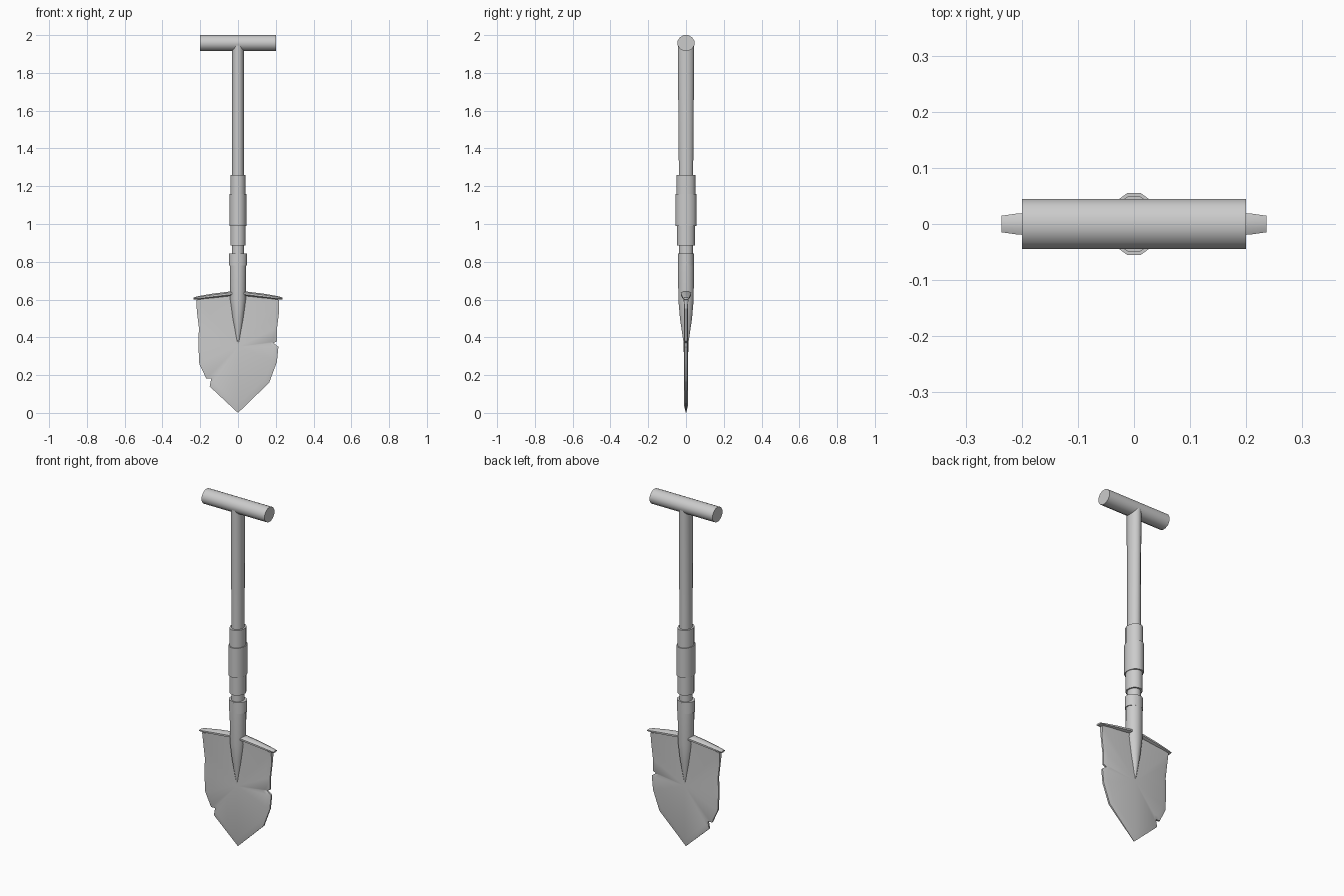
import bpy, bmesh, math
from mathutils import Vector

if "Cube" in bpy.data.objects:
    bpy.data.objects.remove(bpy.data.objects["Cube"])


def finish(name, bm, angle=40):
    bmesh.ops.recalc_face_normals(bm, faces=bm.faces)
    me = bpy.data.meshes.new(name)
    bm.to_mesh(me)
    bm.free()
    ob = bpy.data.objects.new(name, me)
    bpy.context.collection.objects.link(ob)
    bpy.context.view_layer.objects.active = ob
    ob.select_set(True)
    bpy.ops.object.shade_smooth_by_angle(angle=math.radians(angle))
    ob.select_set(False)
    return ob


def loft(name, rings, along_x=False, sides=12):
    """Rings are (position, centre height, half width, half depth)."""
    bm = bmesh.new()
    loops = []
    for pos, c, w, d in rings:
        loop = []
        for i in range(sides):
            a = 2 * math.pi * (i + 0.5) / sides
            u, v = w * math.cos(a), d * math.sin(a)
            loop.append(bm.verts.new((pos, v, c + u) if along_x else (c + u, v, pos)))
        loops.append(loop)
    for a, b in zip(loops, loops[1:]):
        for i in range(sides):
            j = (i + 1) % sides
            bm.faces.new((a[i], a[j], b[j], b[i]))
    bm.faces.new(loops[0])
    bm.faces.new(loops[-1])
    return finish(name, bm)


# T grip and shaft
loft("grip", [(-0.2, 1.958, 0.043, 0.046), (0.2, 1.958, 0.043, 0.046)], True)
loft("shaft", [(0.82, 0, 0.034, 0.037), (1.25, 0, 0.032, 0.039), (1.95, 0, 0.032, 0.045)])

# stepped collars
for name, z0, z1, w, d in [("upper_collar", 1.16, 1.26, 0.042, 0.051),
                           ("middle_collar", 0.99, 1.16, 0.046, 0.057),
                           ("lower_collar", 0.885, 0.99, 0.042, 0.048),
                           ("socket_rim", 0.78, 0.845, 0.050, 0.043)]:
    loft(name, [(z0, 0, w, d), (z1, 0, w, d)])

# socket flowing into the blade ridge
loft("socket", [(0.35, 0, 0.004, 0.010), (0.42, 0, 0.016, 0.021), (0.50, 0, 0.030, 0.033),
                (0.60, 0, 0.043, 0.042), (0.84, 0, 0.045, 0.044)])

# blade with two chipped notches
outline = [(0, 0.625), (0.045, 0.625), (0.218, 0.598), (0.218, 0.54), (0.207, 0.45), (0.207, 0.38),
           (0.188, 0.37), (0.214, 0.35), (0.206, 0.27), (0.165, 0.16), (0, 0.0),
           (-0.15, 0.14), (-0.142, 0.182), (-0.168, 0.182), (-0.205, 0.26), (-0.21, 0.36),
           (-0.207, 0.45), (-0.218, 0.54), (-0.22, 0.598), (-0.045, 0.625)]
bm = bmesh.new()
sides = []
for s in (-1, 1):
    hub = bm.verts.new((0, s * 0.012, 0.35))
    rim = [bm.verts.new((x, s * (0.012 if z > 0.59 else 0.005 if z > 0 else 0.001), z)) for x, z in outline]
    inner = [bm.verts.new(Vector((x * 0.88, s * 0.011, 0.35 + (z - 0.35) * 0.88))) for x, z in outline]
    n = len(rim)
    for i in range(n):
        j = (i + 1) % n
        bm.faces.new((rim[i], rim[j], inner[j], inner[i]))
        bm.faces.new((inner[i], inner[j], hub))
    sides.append(rim)
for i in range(n):
    j = (i + 1) % n
    bm.faces.new((sides[0][i], sides[0][j], sides[1][j], sides[1][i]))
finish("blade", bm)

# foot treads on the blade shoulders
for name, s in (("left_tread", -1), ("right_tread", 1)):
    loft(name, [(s * 0.03, 0.632, 0.013, 0.030), (s * 0.13, 0.620, 0.013, 0.026),
                (s * 0.21, 0.609, 0.010, 0.020), (s * 0.236, 0.606, 0.005, 0.016)], True, 8)
